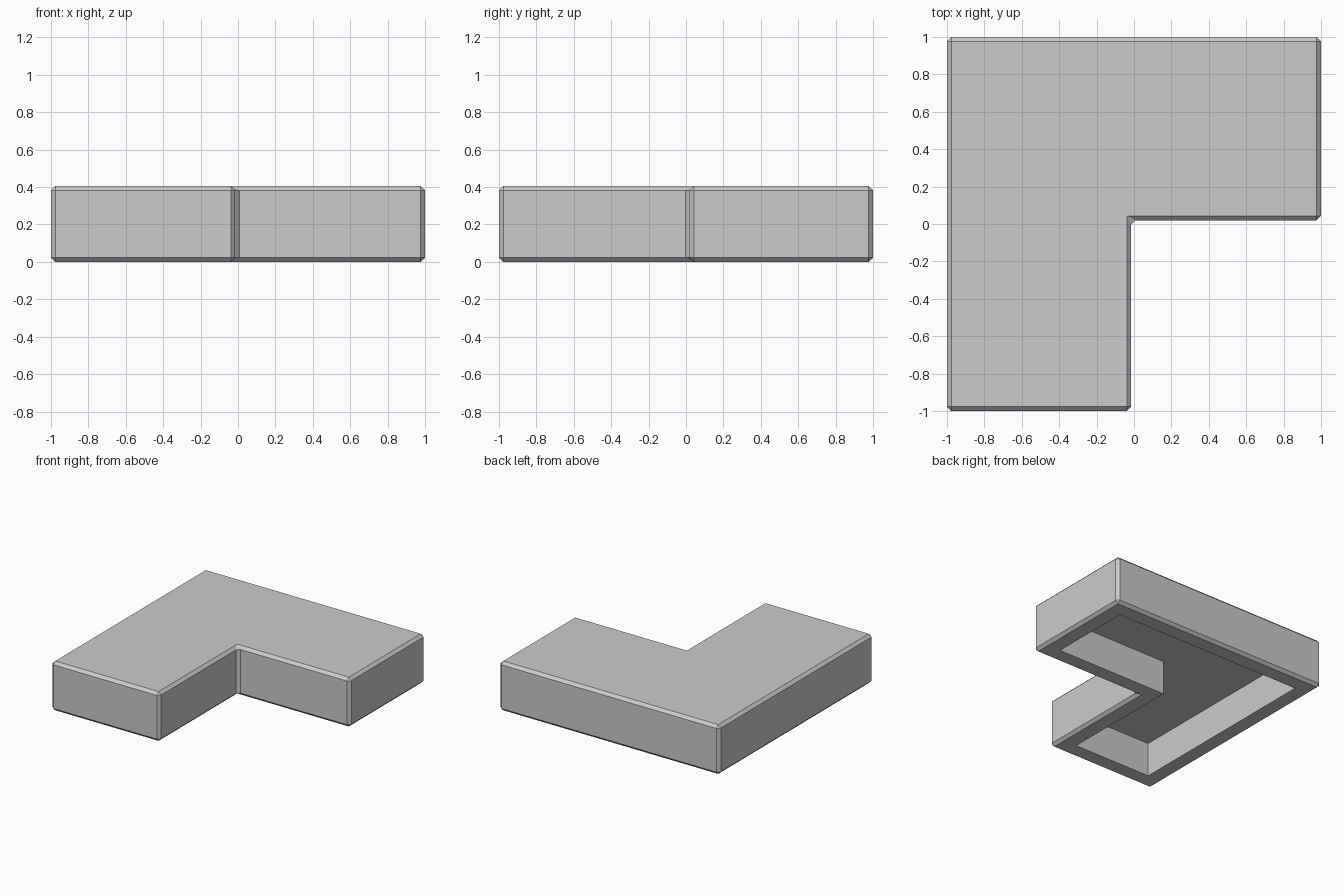
import bpy
import bmesh
from mathutils import Vector

HEIGHT = 0.405    # full height of the block
CHAMFER = 0.023   # width of the edge chamfer
RIM = 0.14        # wall thickness around the hollow underside
CAVITY = 0.28     # depth of the hollow

cube = bpy.data.objects.get("Cube")
if cube:
    bpy.data.objects.remove(cube, do_unlink=True)

# Plain grey finish
GREY = (0.6, 0.6, 0.6, 1.0)
grey = bpy.data.materials.new("plain_grey")
grey.use_nodes = True
grey.diffuse_color = GREY
grey.node_tree.nodes["Principled BSDF"].inputs["Base Color"].default_value = GREY

# L-shaped footprint, raised into a solid
outline = [(-1, -1), (-0.015, -1), (-0.015, 0.02), (1, 0.02), (1, 1), (-1, 1)]
bm = bmesh.new()
base = bm.faces.new([bm.verts.new((x, y, 0)) for x, y in outline])
raised = bmesh.ops.extrude_face_region(bm, geom=[base], use_keep_orig=True)
top_verts = [g for g in raised["geom"] if isinstance(g, bmesh.types.BMVert)]
bmesh.ops.translate(bm, vec=(0, 0, HEIGHT), verts=top_verts)
bmesh.ops.recalc_face_normals(bm, faces=bm.faces)

# Flat chamfer on every outer edge
bmesh.ops.bevel(bm, geom=bm.edges[:], offset=CHAMFER * 1.0, offset_type="OFFSET",
                segments=1, profile=0.5, affect="EDGES")

# Hollow underside: inset a rim, then push the floor of it upwards
bm.normal_update()
bottom = max((f for f in bm.faces if f.normal.dot(Vector((0, 0, -1))) > 0.99),
             key=lambda f: f.calc_area())
bmesh.ops.inset_region(bm, faces=[bottom], thickness=RIM - CHAMFER, use_even_offset=True)
bmesh.ops.inset_region(bm, faces=[bottom], thickness=0, depth=-CAVITY)

mesh = bpy.data.meshes.new("corner_block")
bm.to_mesh(mesh)
bm.free()
mesh.materials.append(grey)
block = bpy.data.objects.new("corner_block", mesh)
bpy.context.scene.collection.objects.link(block)
